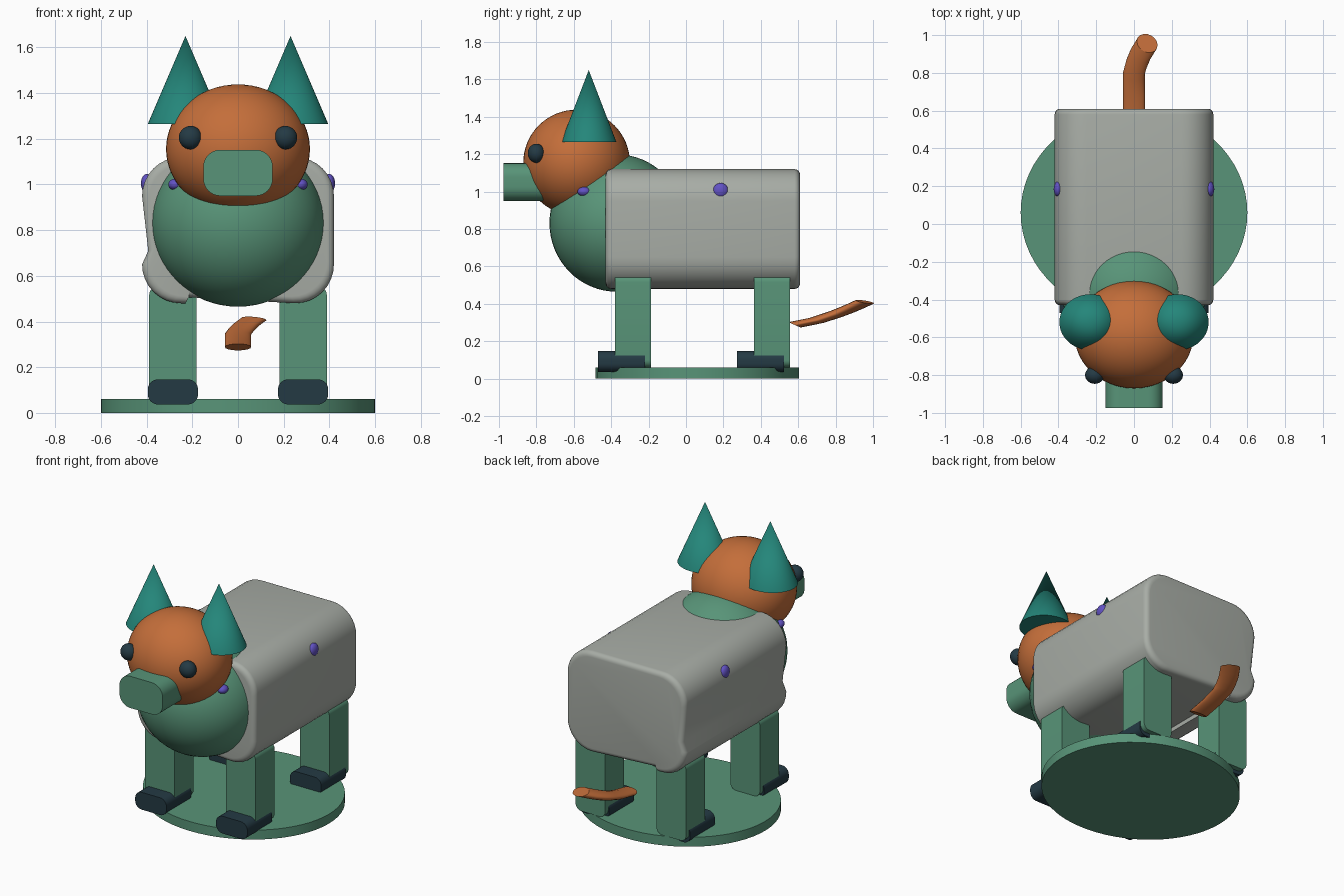
import bpy, bmesh
from math import sin, cos, pi, radians

if "Cube" in bpy.data.objects:
    bpy.data.objects.remove(bpy.data.objects["Cube"])


def material(name, r, g, b):
    lin = [((c / 255 + 0.055) / 1.055) ** 2.4 for c in (r, g, b)] + [1]
    m = bpy.data.materials.new(name)
    m.use_nodes = True
    m.diffuse_color = lin
    m.node_tree.nodes["Principled BSDF"].inputs["Base Color"].default_value = lin
    return m


GREEN = material("sage green", 88, 148, 120)
TEAL = material("teal", 36, 134, 122)
ORANGE = material("burnt orange", 196, 110, 58)
GREY = material("warm grey", 168, 173, 166)
DARK = material("dark slate", 36, 58, 68)
PURPLE = material("violet", 98, 82, 196)


def finish(name, bm, mat):
    bmesh.ops.recalc_face_normals(bm, faces=bm.faces)
    me = bpy.data.meshes.new(name)
    bm.to_mesh(me)
    bm.free()
    ob = bpy.data.objects.new(name, me)
    bpy.context.collection.objects.link(ob)
    me.materials.append(mat)
    bpy.ops.object.select_all(action='DESELECT')
    ob.select_set(True)
    bpy.context.view_layer.objects.active = ob
    bpy.ops.object.shade_smooth_by_angle(angle=radians(35))
    return ob


def ball(name, loc, radii, mat):
    bm = bmesh.new()
    bmesh.ops.create_uvsphere(bm, u_segments=48, v_segments=32, radius=1)
    bmesh.ops.scale(bm, vec=radii, verts=bm.verts)
    bmesh.ops.translate(bm, vec=loc, verts=bm.verts)
    return finish(name, bm, mat)


def cone(name, loc, radii, top, height, mat):
    """Elliptical cone or cylinder standing on loc."""
    bm = bmesh.new()
    bmesh.ops.create_cone(bm, cap_ends=True, segments=64, radius1=1, radius2=top, depth=height)
    bmesh.ops.scale(bm, vec=(*radii, 1), verts=bm.verts)
    bmesh.ops.translate(bm, vec=(loc[0], loc[1], loc[2] + height / 2), verts=bm.verts)
    return finish(name, bm, mat)


def arc(cx, cz, r, start, steps=8):
    """Quarter circle in the XZ plane, counter-clockwise."""
    return [(cx + r * cos(radians(start + 90 * i / steps)),
             cz + r * sin(radians(start + 90 * i / steps))) for i in range(steps + 1)]


def rounded(x0, x1, z0, z1, r):
    return (arc(x1 - r, z1 - r, r, 0) + arc(x0 + r, z1 - r, r, 90)
            + arc(x0 + r, z0 + r, r, 180) + arc(x1 - r, z0 + r, r, 270))


def prism(name, profile, y0, y1, mat, soft=0):
    """Extrude an XZ profile along y, with optionally softened ends."""
    xs, zs = [p[0] for p in profile], [p[1] for p in profile]
    cx, cz = (min(xs) + max(xs)) / 2, (min(zs) + max(zs)) / 2
    hx, hz = max(xs) - cx, max(zs) - cz
    angles = [i * pi / 10 for i in range(6)] if soft else [pi / 2]
    ends = [(soft * (1 - cos(a)), soft * (1 - sin(a))) for a in angles]
    sections = [(y0 + a, b) for a, b in ends]
    if soft:
        sections = [(y0 + soft * (1 - sin(a)), soft * (1 - cos(a))) for a in reversed(angles)]
        sections = sections[::-1][::-1]
        tail = [(y1 - (y - y0), s) for y, s in reversed(sections)]
    else:
        sections, tail = [(y0, 0)], [(y1, 0)]
    bm = bmesh.new()
    rings = [[bm.verts.new((cx + (x - cx) * (1 - s / hx), y, cz + (z - cz) * (1 - s / hz)))
              for x, z in profile] for y, s in sections + tail]
    n = len(profile)
    for a, b in zip(rings, rings[1:]):
        for i in range(n):
            j = (i + 1) % n
            bm.faces.new((a[i], a[j], b[j], b[i]))
    bm.faces.new(rings[0])
    bm.faces.new(rings[-1])
    return finish(name, bm, mat)


# Stand
cone("base_disc", (0, 0.06, 0), (0.6, 0.545), 1, 0.06, GREEN)

# Body: rounded section with a groove above the bulging lower edge on one side
R = 0.17
body = (arc(0.25, 0.95, R, 0) + arc(-0.25, 0.95, R, 90)
        + [(-0.393, 0.71)] + arc(-0.25, 0.65, R, 180)
        + [(-0.23, 0.48), (-0.23, 0.507)] + arc(0.25, 0.65, R, 270))
prism("body", body, -0.43, 0.61, GREY, soft=0.03)

# Chest and head
ball("chest", (0, -0.37, 0.832), (0.38, 0.36, 0.367), GREEN)
ball("head", (0, -0.585, 1.155), (0.315, 0.285, 0.283), ORANGE)
prism("snout", rounded(-0.152, 0.152, 0.95, 1.152, 0.075), -0.975, -0.75, GREEN)

# Paired parts
for side, s in (("left", 1), ("right", -1)):
    cone(f"{side}_ear", (s * 0.23, -0.52, 1.265), (0.165, 0.148), 0, 0.385, TEAL)
    ball(f"{side}_eye", (s * 0.208, -0.8, 1.205), (0.051, 0.046, 0.051), DARK)
    ball(f"{side}_body_spot", (s * 0.4, 0.185, 1.005), (0.025, 0.041, 0.041), PURPLE)
    ball(f"{side}_chest_spot", (s * 0.275, -0.545, 1.0), (0.03, 0.035, 0.025), PURPLE)
    cx = s * 0.285
    for end, y in (("front", -0.38), ("back", 0.363)):
        prism(f"{end}_{side}_leg", rounded(cx - 0.104, cx + 0.104, 0.06, 0.555, 0.04),
              y, y + 0.192, GREEN)
        prism(f"{end}_{side}_foot", rounded(cx - 0.11, cx + 0.11, 0.037, 0.147, 0.045),
              y - 0.09, y + 0.16, DARK)

# Tail: bent tube flattened vertically
FLAT = 0.3
path = [(0, 0.58, 0.288), (0, 0.7, 0.312), (0, 0.8, 0.345), (0.014, 0.85, 0.364),
        (0.035, 0.9, 0.385), (0.07, 0.957, 0.411)]
curve = bpy.data.curves.new("tail", 'CURVE')
curve.dimensions = '3D'
curve.bevel_depth = 0.058
curve.bevel_resolution = 6
curve.use_fill_caps = True
spline = curve.splines.new('POLY')
spline.points.add(len(path) - 1)
for p, (x, y, z) in zip(spline.points, path):
    p.co = (x, y, z / FLAT, 1)
spline.use_smooth = True
curve.materials.append(ORANGE)
tail = bpy.data.objects.new("tail", curve)
tail.scale.z = FLAT
bpy.context.collection.objects.link(tail)
